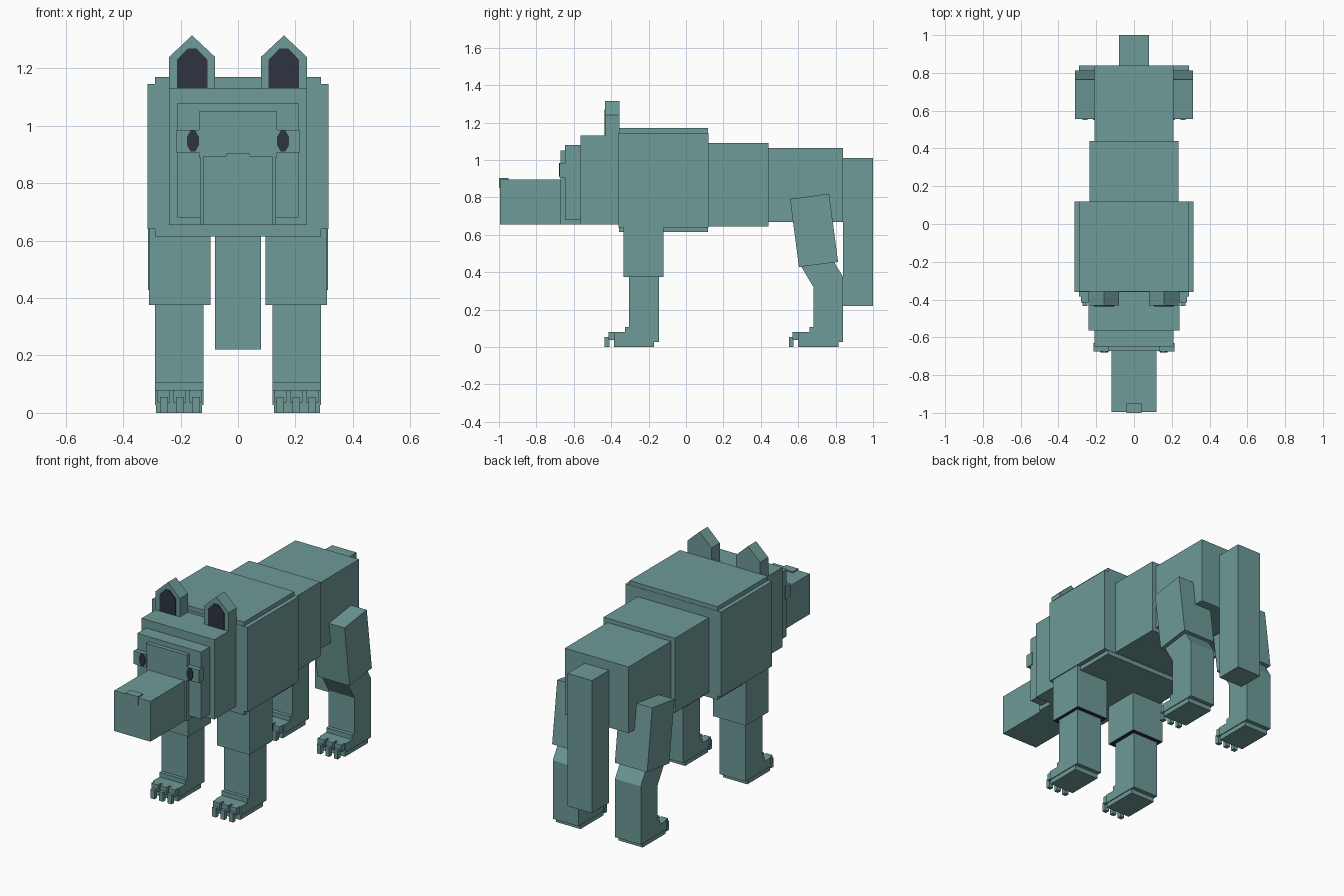
import bpy, bmesh, math
from mathutils import Matrix

if "Cube" in bpy.data.objects:
    bpy.data.objects.remove(bpy.data.objects["Cube"], do_unlink=True)


def make_material(name, rgb):
    m = bpy.data.materials.new(name)
    m.use_nodes = True
    m.diffuse_color = (*rgb, 1)
    m.node_tree.nodes["Principled BSDF"].inputs["Base Color"].default_value = (*rgb, 1)
    return m


TEAL = make_material("teal fur", (0.155, 0.325, 0.312))
NAVY = make_material("dark navy", (0.026, 0.034, 0.05))


def finish(name, bm, mat):
    bmesh.ops.recalc_face_normals(bm, faces=bm.faces)
    mesh = bpy.data.meshes.new(name)
    bm.to_mesh(mesh)
    bm.free()
    mesh.materials.append(mat)
    obj = bpy.data.objects.new(name, mesh)
    bpy.context.collection.objects.link(obj)
    return obj


def box(name, x, y, z, mat=TEAL):
    """Box from (low, high) pairs on each axis."""
    bm = bmesh.new()
    size = [b - a for a, b in (x, y, z)]
    mid = [(a + b) / 2 for a, b in (x, y, z)]
    bmesh.ops.create_cube(bm, size=1, matrix=Matrix.Translation(mid) @ Matrix.Diagonal((*size, 1)))
    return finish(name, bm, mat)


def prism(name, points, axis, low, high, mat=TEAL):
    """Extrude a profile along x (points are y, z) or y (points are x, z)."""
    bm = bmesh.new()
    place = (lambda p, d: (d, *p)) if axis == "x" else (lambda p, d: (p[0], d, p[1]))
    face = bm.faces.new([bm.verts.new(place(p, low)) for p in points])
    ext = bmesh.ops.extrude_face_region(bm, geom=[face])
    verts = [g for g in ext["geom"] if isinstance(g, bmesh.types.BMVert)]
    shift = (high - low, 0, 0) if axis == "x" else (0, high - low, 0)
    bmesh.ops.translate(bm, verts=verts, vec=shift)
    return finish(name, bm, mat)


def centred(name, half, y, z):
    return box(name, (-half, half), y, z)


def span(side, a, b):
    return tuple(sorted((side * a, side * b)))


# Torso and tail
centred("chest", 0.315, (-0.36, 0.12), (0.64, 1.145))
centred("chest_ridge", 0.29, (-0.358, 0.118), (0.615, 1.17))
centred("waist", 0.235, (0.10, 0.44), (0.645, 1.09))
centred("hips", 0.21, (0.42, 0.84), (0.67, 1.065))
centred("tail", 0.08, (0.84, 1.0), (0.22, 1.01))

# Head
centred("head", 0.24, (-0.565, -0.35), (0.655, 1.13))
centred("face", 0.21, (-0.648, -0.56), (0.68, 1.08))
centred("brow", 0.135, (-0.672, -0.64), (0.89, 1.05))
centred("muzzle_base", 0.13, (-0.67, -0.56), (0.655, 0.905))
centred("snout", 0.12, (-0.995, -0.66), (0.655, 0.895))
centred("nose", 0.04, (-1.0, -0.95), (0.85, 0.903))


def foot(prefix, side, y):
    """Paw whose heel is at y."""
    box(prefix + "_sole", span(side, 0.125, 0.285), (y - 0.24, y - 0.025), (0, 0.03))
    box(prefix + "_paw", span(side, 0.12, 0.29), (y - 0.24, y), (0.027, 0.08))
    box(prefix + "_instep", span(side, 0.12, 0.29), (y - 0.18, y), (0.08, 0.107))
    for i in range(3):
        c = 0.147 + 0.056 * i
        box(f"{prefix}_toe_{i}", span(side, c - 0.022, c + 0.022),
            (y - 0.27, y - 0.23), (0.037, 0.08))
        box(f"{prefix}_claw_{i}", span(side, c - 0.013, c + 0.013),
            (y - 0.29, y - 0.265), (0, 0.055))


for side, word in ((1, "left"), (-1, "right")):
    # Ears with dark insides
    ear = [(0.08, 1.12), (0.24, 1.12), (0.24, 1.24), (0.16, 1.315), (0.08, 1.24)]
    inner = [(0.107, 1.132), (0.213, 1.132), (0.213, 1.23), (0.175, 1.27),
             (0.145, 1.27), (0.107, 1.23)]
    prism(word + "_ear", [(side * x, z) for x, z in ear], "y", -0.432, -0.355)
    prism(word + "_inner_ear", [(side * x, z) for x, z in inner], "y", -0.437, -0.43, NAVY)

    # Eyes with dark pupils
    box(word + "_eye", span(side, 0.13, 0.215), (-0.676, -0.63), (0.907, 0.985))
    pupil = [(side * 0.157 + 0.022 * math.cos(a), 0.947 + 0.039 * math.sin(a))
             for a in (math.pi / 8 + math.pi / 4 * k for k in range(8))]
    prism(word + "_pupil", pupil, "y", -0.68, -0.674, NAVY)

    # Front leg, dark on the underside of the upper part
    upper = box(word + "_front_upper_leg", span(side, 0.095, 0.31), (-0.335, -0.12), (0.375, 0.65))
    upper.data.materials.append(NAVY)
    for p in upper.data.polygons:
        p.material_index = 1 if p.normal.z < -0.5 else 0
    box(word + "_front_lower_leg", span(side, 0.12, 0.29), (-0.305, -0.145), (0.027, 0.39))
    foot(word + "_front", side, -0.145)

    # Hind leg
    thigh = [(0.556, 0.792), (0.765, 0.82), (0.813, 0.455), (0.604, 0.428)]
    prism(word + "_thigh", thigh, "x", *span(side, 0.1, 0.313))
    shin = [(0.61, 0.44), (0.682, 0.32), (0.682, 0.027), (0.84, 0.027),
            (0.84, 0.375), (0.785, 0.465)]
    prism(word + "_shin", shin, "x", *span(side, 0.12, 0.29))
    foot(word + "_hind", side, 0.84)
